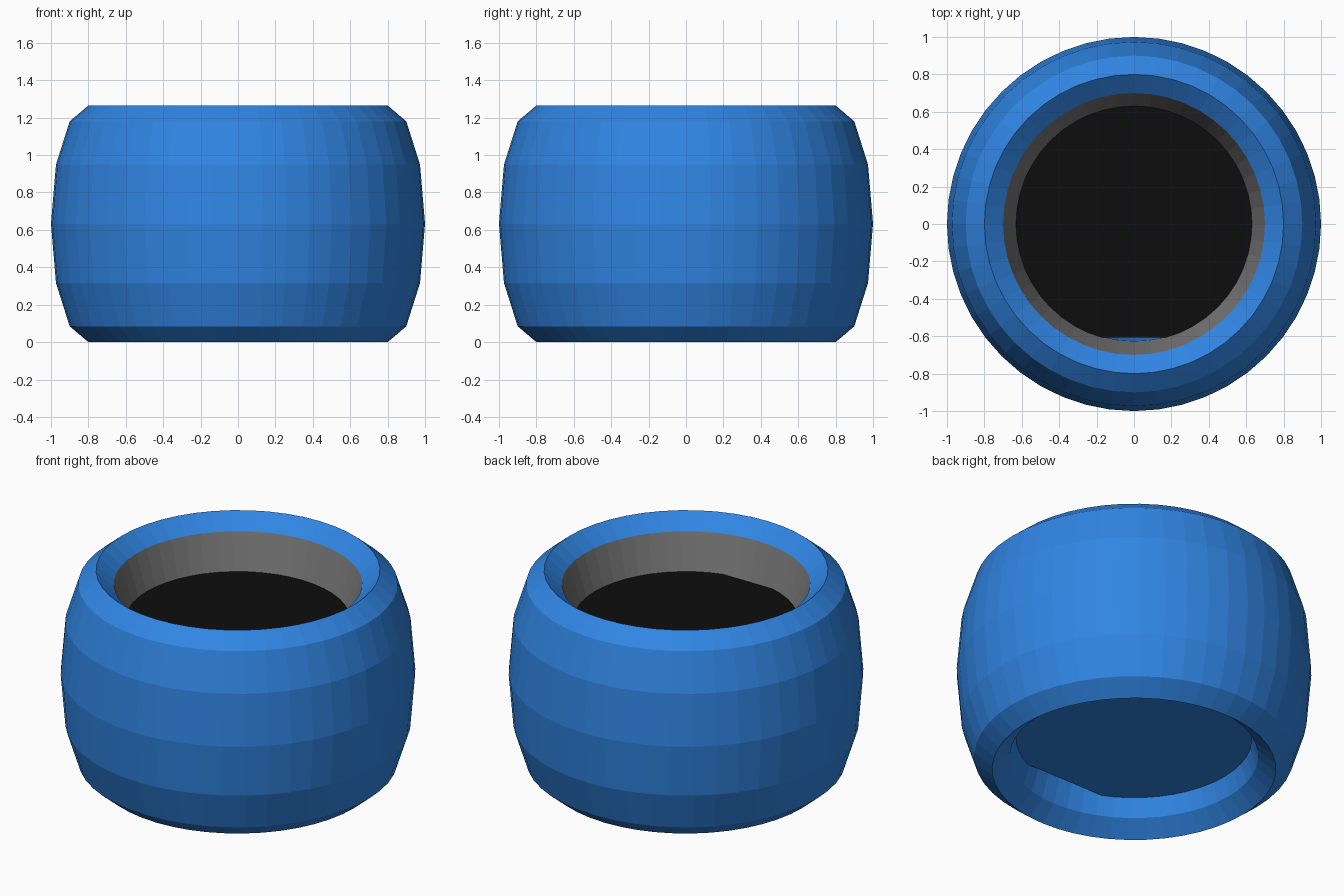
import bpy, bmesh, math

if "Cube" in bpy.data.objects:
    bpy.data.objects.remove(bpy.data.objects["Cube"])

def material(name, rgb):
    m = bpy.data.materials.new(name)
    m.diffuse_color = (*rgb, 1)
    m.use_nodes = True
    m.node_tree.nodes["Principled BSDF"].inputs["Base Color"].default_value = m.diffuse_color
    return m

blue = material("blue", (0.03, 0.235, 0.77))
grey = material("grey", (0.185, 0.185, 0.185))
black = material("black", (0.004, 0.004, 0.004))

def finish(name, bm, mats):
    bmesh.ops.recalc_face_normals(bm, faces=bm.faces)
    me = bpy.data.meshes.new(name)
    for m in mats:
        me.materials.append(m)
    bm.to_mesh(me)
    bm.free()
    ob = bpy.data.objects.new(name, me)
    bpy.context.collection.objects.link(ob)
    return ob

MAJOR, MINOR, HALF = 48, 12, 0.6325

# Ring body: stretched torus with a grey inner band near the top
bm = bmesh.new()
rings = []
for i in range(MAJOR):
    a = 2 * math.pi * i / MAJOR
    ring = []
    for j in range(MINOR):
        b = 2 * math.pi * j / MINOR
        r = 0.8 + 0.2 * math.cos(b)
        ring.append(bm.verts.new((r * math.cos(a), r * math.sin(a), HALF + HALF * math.sin(b))))
    rings.append(ring)
for i in range(MAJOR):
    p, q = rings[i], rings[(i + 1) % MAJOR]
    for j in range(MINOR):
        k = (j + 1) % MINOR
        f = bm.faces.new((p[j], q[j], q[k], p[k]))
        f.material_index = 1 if j == 4 else 0
finish("ring_body", bm, [blue, grey])

# Inner plug: cylinder with a flat front, black on top
bm = bmesh.new()
loops = []
for z in (0.197, 0.962):
    loops.append([bm.verts.new((0.71 * math.cos(2 * math.pi * i / MAJOR),
                                max(0.71 * math.sin(2 * math.pi * i / MAJOR), -0.607), z))
                  for i in range(MAJOR)])
low, high = loops
bm.faces.new(low[::-1])
bm.faces.new(high).material_index = 1
for i in range(MAJOR):
    k = (i + 1) % MAJOR
    bm.faces.new((low[i], low[k], high[k], high[i]))
finish("inner_plug", bm, [blue, black])
